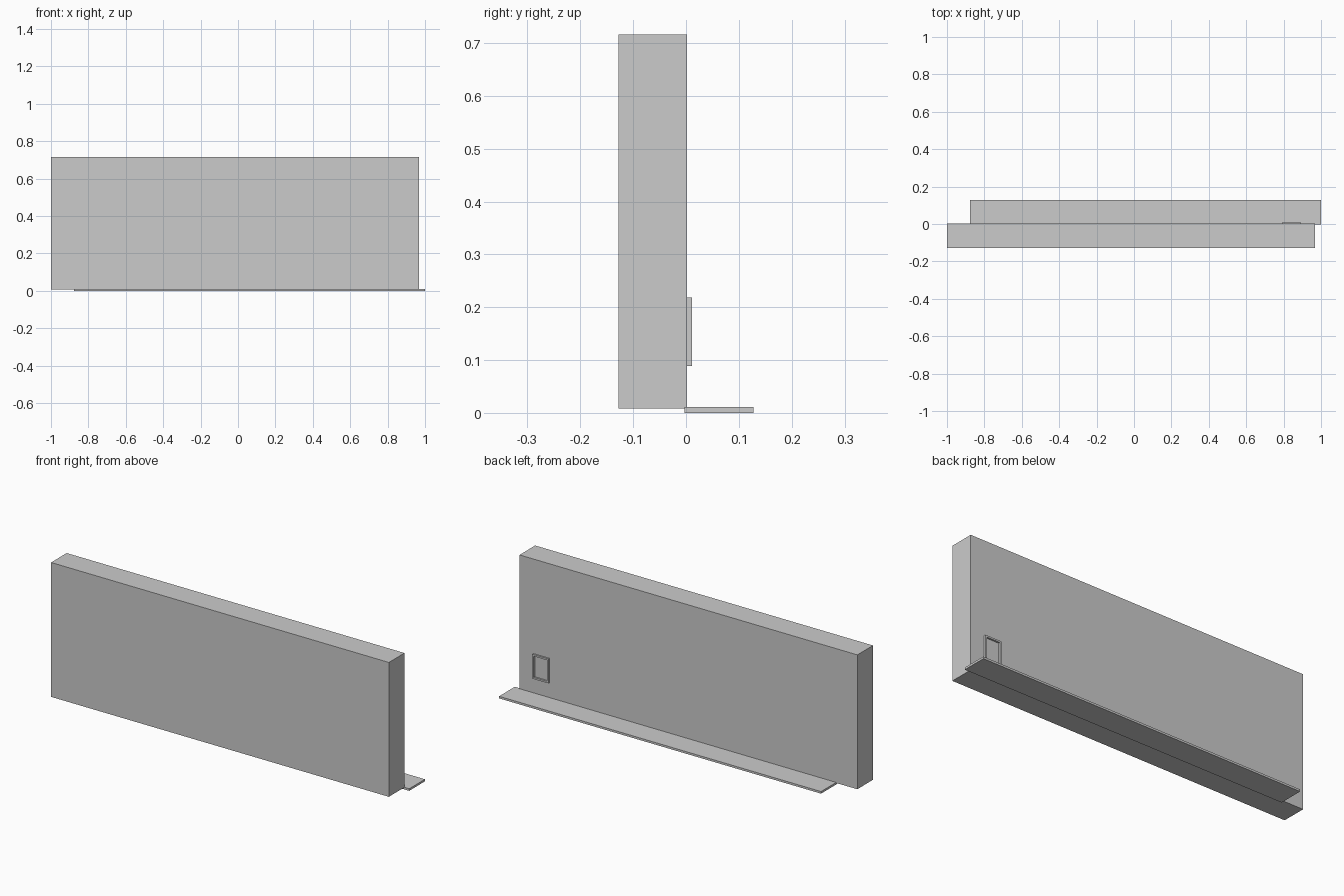
import bpy, bmesh

if "Cube" in bpy.data.objects:
    bpy.data.objects.remove(bpy.data.objects["Cube"])


def box(name, x, y, z):
    """Box spanning the given (min, max) ranges."""
    bm = bmesh.new()
    bmesh.ops.create_cube(bm, size=1)
    for v in bm.verts:
        v.co = [r[0] if c < 0 else r[1] for c, r in zip(v.co, (x, y, z))]
    mesh = bpy.data.meshes.new(name)
    bm.to_mesh(mesh)
    bm.free()
    obj = bpy.data.objects.new(name, mesh)
    bpy.context.collection.objects.link(obj)
    return obj


def frame(name, x, y, z, border):
    """Flat rectangular frame with an open middle, extruded along y."""
    bm = bmesh.new()
    corners = [(0, 0), (1, 0), (1, 1), (0, 1)]
    loops = []
    for b in (0, border):
        for depth in y:
            loops.append([bm.verts.new((x[i] + b * (1 - 2 * i), depth,
                                        z[k] + b * (1 - 2 * k)))
                          for i, k in corners])
    of, ob, inf, inb = loops
    for p, q in ((of, ob), (ob, inb), (inb, inf), (inf, of)):
        for i in range(4):
            j = (i + 1) % 4
            bm.faces.new((p[i], p[j], q[j], q[i]))
    bmesh.ops.recalc_face_normals(bm, faces=bm.faces)
    mesh = bpy.data.meshes.new(name)
    bm.to_mesh(mesh)
    bm.free()
    obj = bpy.data.objects.new(name, mesh)
    bpy.context.collection.objects.link(obj)
    return obj


# Main upright slab
box("wall_panel", (-1.0, 0.969), (-0.128, 0.002), (0.008, 0.716))
# Thin ledge along the back foot of the wall
box("base_ledge", (-0.877, 1.0), (-0.003, 0.128), (0.0, 0.011))
# Small raised frame on the back face
frame("wall_frame", (0.795, 0.889), (0.002, 0.011), (0.089, 0.218), 0.009)
